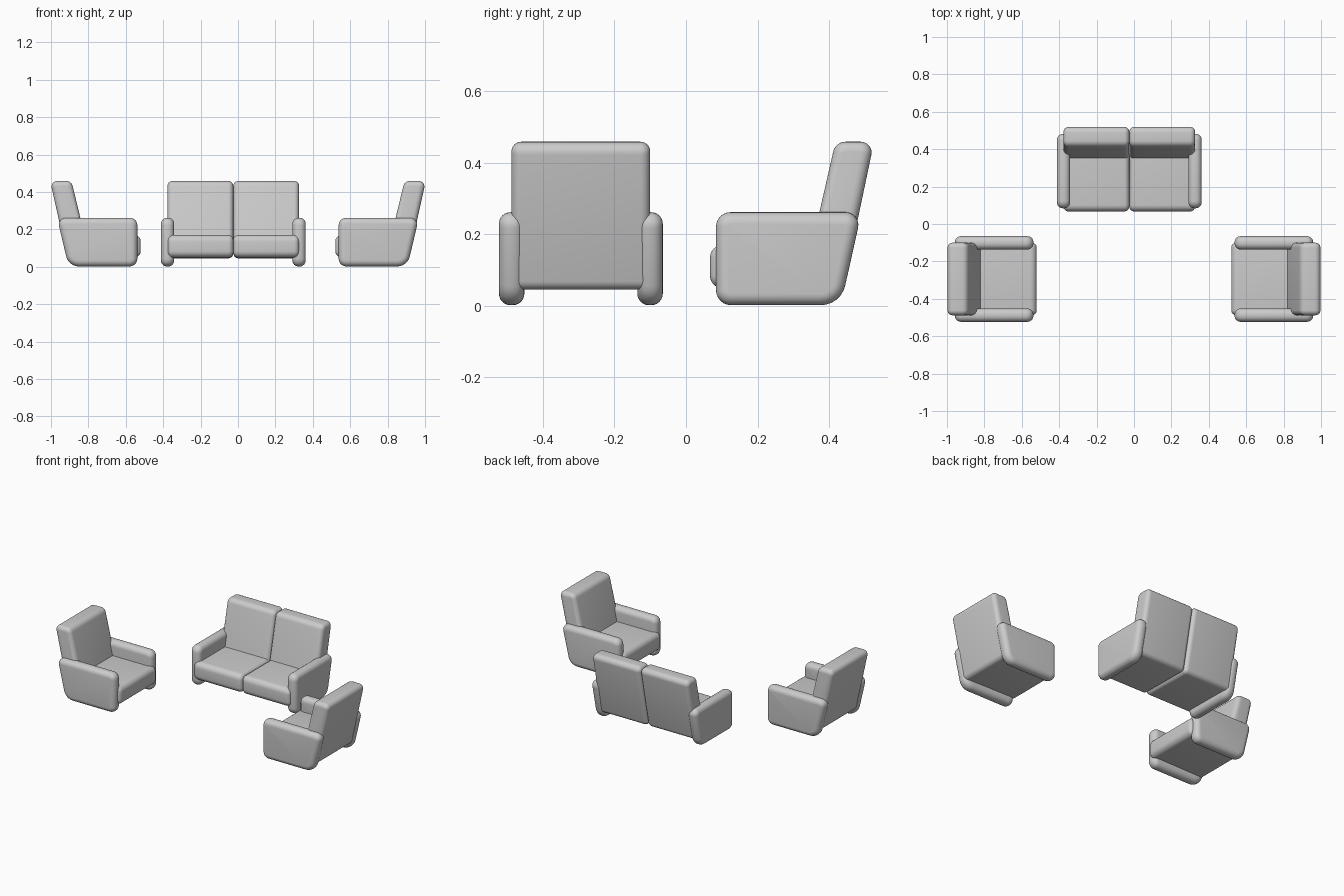
import bpy, bmesh, math
from mathutils import Vector

if "Cube" in bpy.data.objects:
    bpy.data.objects.remove(bpy.data.objects["Cube"])


def rounded_outline(corners, steps=6):
    """Turn (depth, height, radius) corners into an outline with true arcs."""
    out = []
    n = len(corners)
    for i in range(n):
        p = Vector(corners[i][:2])
        r = corners[i][2]
        if r == 0:
            out.append(p)
            continue
        a = (Vector(corners[i - 1][:2]) - p).normalized()
        b = (Vector(corners[(i + 1) % n][:2]) - p).normalized()
        half = a.angle(b) / 2
        t = r / math.tan(half)
        c = p + (a + b).normalized() * r / math.sin(half)
        u, v = p + a * t - c, p + b * t - c
        sweep = math.pi - 2 * half
        for k in range(steps + 1):
            f = k / steps
            out.append(c + (u * math.sin((1 - f) * sweep) + v * math.sin(f * sweep)) / math.sin(sweep))
    return out


def padded_part(name, corners, x0, x1, soft, depth_scale, loc, turn):
    """Extrude a side profile from x0 to x1 and round off both sides."""
    pts = rounded_outline([(d * depth_scale, z, r) for d, z, r in corners])
    bm = bmesh.new()
    loops = [[bm.verts.new((x, p.x, p.y)) for p in pts] for x in (x0, x1)]
    n = len(pts)
    caps = [bm.faces.new(l) for l in loops]
    for i in range(n):
        j = (i + 1) % n
        bm.faces.new((loops[0][i], loops[0][j], loops[1][j], loops[1][i]))
    bmesh.ops.recalc_face_normals(bm, faces=bm.faces)
    rim = [e for f in caps for e in f.edges]
    bmesh.ops.bevel(bm, geom=rim, offset=soft, segments=6, profile=0.5,
                    affect='EDGES', clamp_overlap=False)
    mesh = bpy.data.meshes.new(name)
    bm.to_mesh(mesh)
    bm.free()
    ob = bpy.data.objects.new(name, mesh)
    bpy.context.collection.objects.link(ob)
    ob.location = loc
    ob.rotation_euler.z = turn
    bpy.ops.object.select_all(action='DESELECT')
    ob.select_set(True)
    bpy.context.view_layer.objects.active = ob
    bpy.ops.object.shade_smooth_by_angle(angle=math.radians(40))


# Side profiles: depth from the front, height, corner radius
CUSHION = [(0, 0.05, 0.035), (0.372, 0.045, 0.03), (0.459, 0.459, 0.03),
           (0.351, 0.459, 0.035), (0.285, 0.17, 0), (0, 0.17, 0.035)]
ARM = [(0.017, 0.002, 0.042), (0.366, 0.002, 0.07),
       (0.424, 0.262, 0.036), (0.017, 0.262, 0.04)]


def seating(name, seats, seat_width, depth_scale, loc, turn):
    half = seats * seat_width / 2
    # one L-shaped seat and back cushion per place
    for i in range(seats):
        x = -half + i * seat_width
        padded_part(f"{name}_seat_and_back_{i + 1}", CUSHION, x, x + seat_width,
                    0.027, depth_scale, loc, turn)
    # armrests overlap the cushion sides
    for side, s in (("left", -1), ("right", 1)):
        edges = sorted((s * (half - 0.036), s * (half + 0.035)))
        padded_part(f"{name}_{side}_armrest", ARM, *edges, 0.032, depth_scale, loc, turn)


seating("sofa", 2, 0.352, 1.0, (-0.025, 0.067, 0), 0)
seating("left_armchair", 1, 0.388, 1.055, (-0.52, -0.294, 0), math.pi / 2)
seating("right_armchair", 1, 0.388, 1.055, (0.52, -0.294, 0), -math.pi / 2)
